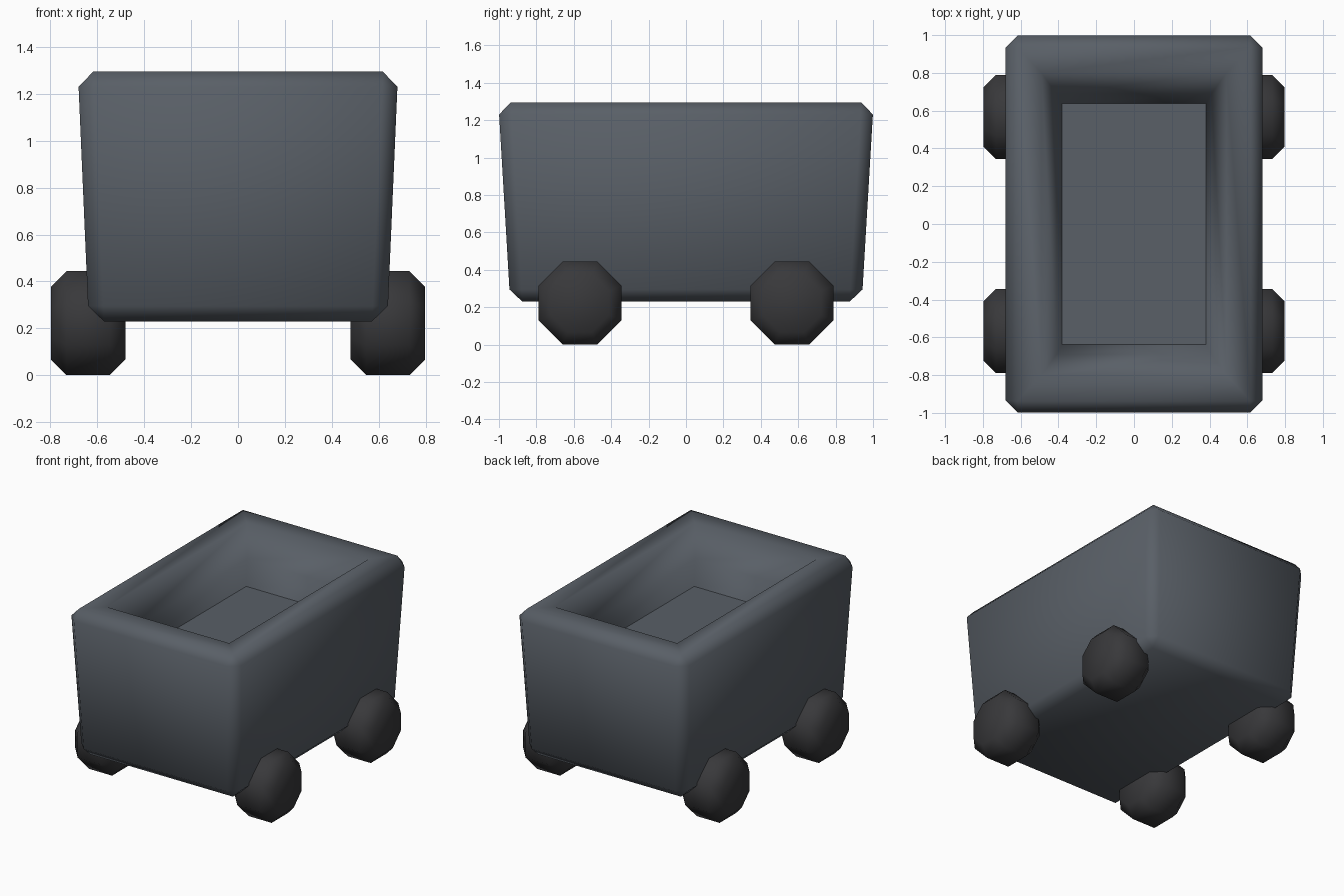
import bpy, bmesh, math
from mathutils import Matrix

if "Cube" in bpy.data.objects:
    bpy.data.objects.remove(bpy.data.objects["Cube"])


def material(name, color):
    m = bpy.data.materials.new(name)
    m.diffuse_color = (*color, 1)
    m.use_nodes = True
    m.node_tree.nodes["Principled BSDF"].inputs["Base Color"].default_value = m.diffuse_color
    return m


def finish(bm, name, mat):
    bmesh.ops.recalc_face_normals(bm, faces=bm.faces)
    for f in bm.faces:
        f.smooth = True
    me = bpy.data.meshes.new(name)
    bm.to_mesh(me)
    bm.free()
    me.materials.append(mat)
    ob = bpy.data.objects.new(name, me)
    bpy.context.collection.objects.link(ob)
    return ob


body_mat = material("cart_grey", (0.10, 0.115, 0.135))
wheel_mat = material("wheel_dark", (0.04, 0.04, 0.043))

# Cart body: tapered box with chamfered edges
bm = bmesh.new()
bmesh.ops.create_cube(bm, size=2)
for v in bm.verts:
    hx, hy, z = (0.683, 1.003, 1.295) if v.co.z > 0 else (0.637, 0.94, 0.23)
    v.co = (math.copysign(hx, v.co.x), math.copysign(hy, v.co.y), z)
bmesh.ops.bevel(bm, geom=bm.edges[:], offset=0.065, segments=1,
                affect='EDGES', profile=0.5)

# Hollow: rim, sloped lip, then steep walls down to a flat floor
floor = max(bm.faces, key=lambda f: f.calc_center_median().z)
for hx, hy, z in ((0.49, 0.80, 1.29), (0.41, 0.69, 1.09), (0.38, 0.637, 0.92)):
    bmesh.ops.inset_region(bm, faces=[floor], thickness=0.02)
    for v in floor.verts:
        v.co = (math.copysign(hx, v.co.x), math.copysign(hy, v.co.y), z)
for e in floor.edges:
    e.smooth = False
finish(bm, "cart_body", body_mat)

# Four chunky eight-sided wheels with chamfered rims
R = 0.2225
for side, x in (("left", -0.639), ("right", 0.639)):
    for end, y in (("front", -0.567), ("back", 0.567)):
        bm = bmesh.new()
        r = R / math.cos(math.pi / 8)
        bmesh.ops.create_cone(bm, cap_ends=True, segments=8,
                              radius1=r, radius2=r, depth=0.318)
        if min(abs(v.co.x) for v in bm.verts) < 0.01:
            bmesh.ops.rotate(bm, verts=bm.verts,
                             matrix=Matrix.Rotation(math.pi / 8, 3, 'Z'))
        caps = [e for e in bm.edges if abs(e.verts[0].co.z - e.verts[1].co.z) < 0.01]
        bmesh.ops.bevel(bm, geom=caps, offset=0.067, segments=1,
                        affect='EDGES', profile=0.5)
        bmesh.ops.rotate(bm, verts=bm.verts,
                         matrix=Matrix.Rotation(math.pi / 2, 3, 'Y'))
        bmesh.ops.translate(bm, verts=bm.verts, vec=(x, y, R))
        finish(bm, f"{end}_{side}_wheel", wheel_mat)
